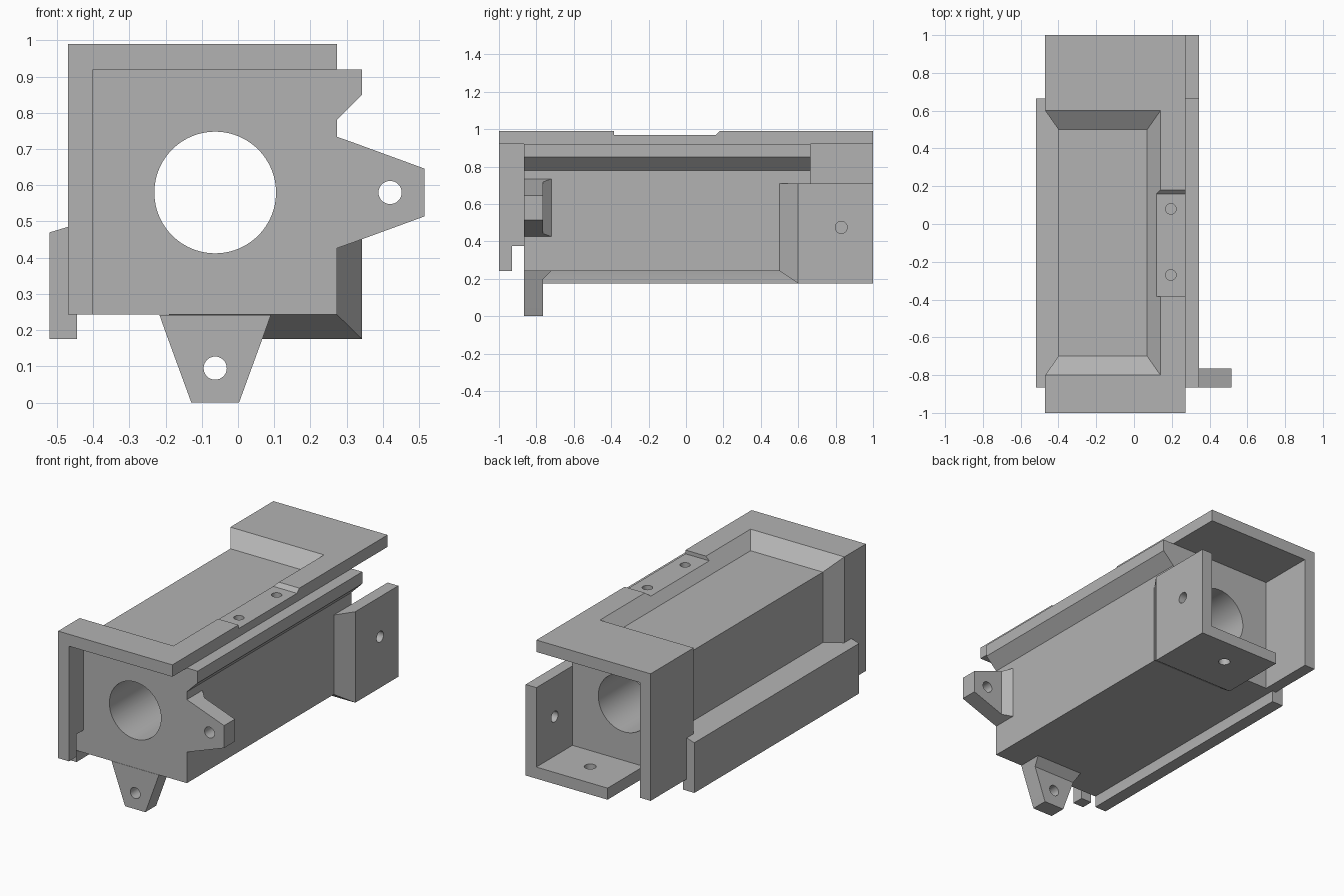
import bpy, bmesh, math
from mathutils import Matrix, Vector

if "Cube" in bpy.data.objects:
    bpy.data.objects.remove(bpy.data.objects["Cube"])

grey = bpy.data.materials.new("plain grey")
grey.diffuse_color = (0.45, 0.45, 0.45, 1)
grey.use_nodes = True
grey.node_tree.nodes["Principled BSDF"].inputs["Base Color"].default_value = grey.diffuse_color


def make(name, bm):
    bmesh.ops.recalc_face_normals(bm, faces=bm.faces)
    me = bpy.data.meshes.new(name)
    bm.to_mesh(me)
    bm.free()
    me.materials.append(grey)
    ob = bpy.data.objects.new(name, me)
    bpy.context.collection.objects.link(ob)
    return ob


def loft(name, rings):
    """Skin a solid through rings that all have the same number of points."""
    bm = bmesh.new()
    vs = [[bm.verts.new(p) for p in r] for r in rings]
    n = len(vs[0])
    bm.faces.new(vs[0])
    bm.faces.new(vs[-1])
    for a, b in zip(vs, vs[1:]):
        for i in range(n):
            j = (i + 1) % n
            bm.faces.new((a[i], a[j], b[j], b[i]))
    return make(name, bm)


def prism(name, pts, y0, y1):
    """Extrude an xz profile along y."""
    return loft(name, [[(x, y, z) for x, z in pts] for y in (y0, y1)])


def box(name, x0, x1, y0, y1, z0, z1):
    return prism(name, [(x0, z0), (x1, z0), (x1, z1), (x0, z1)], y0, y1)


def rod(name, centre, radius, length, axis, segments=32):
    bm = bmesh.new()
    turn = Vector((0, 0, 1)).rotation_difference(Vector(axis)).to_matrix().to_4x4()
    bmesh.ops.create_cone(bm, cap_ends=True, segments=segments, radius1=radius,
                          radius2=radius, depth=length,
                          matrix=Matrix.Translation(centre) @ turn)
    return make(name, bm)


def combine(ob, other, op='DIFFERENCE'):
    m = ob.modifiers.new(op.lower(), 'BOOLEAN')
    m.operation, m.solver, m.object = op, 'EXACT', other
    bpy.context.view_layer.objects.active = ob
    bpy.ops.object.modifier_apply(modifier=m.name)
    bpy.data.objects.remove(other)


X, Y, Z = (1, 0, 0), (0, 1, 0), (0, 0, 1)
CX, CZ = -0.063, 0.58        # bore centre
F, R = -0.865, 0.665         # body front and rear

# Block with an L-shaped cover over its top and left side
body = prism("body", [(-0.47, 0.243), (-0.40, 0.243), (-0.40, 0.92), (0.273, 0.92),
                      (0.273, 0.99), (-0.47, 0.99)], -1, 1)
combine(body, box("core", -0.43, 0.273, F, R, 0.243, 0.95), 'UNION')

# Bevelled recess wrapping over the top left corner
steps = [((0.07, 0.92), (0.21, 1.06)), ((-0.40, 0.92), (-0.54, 1.06)),
         ((-0.40, 0.445), (-0.54, 0.305))]
combine(body, loft("recess", [[(a, -0.7, b), (a, 0.5, b), (c, 0.7, d), (c, -0.9, d)]
                              for (a, b), (c, d) in steps]))

# Shallow pad in the top edge with two screw holes
pad = [(-0.385, 0.968), (0.158, 0.968), (0.212, 1.02), (-0.385, 1.02)]
combine(body, loft("pad", [[(x, y, z) for y, z in pad] for x in (0.10, 0.4)]))
for y in (0.08, -0.27):
    combine(body, rod("screw_hole", (0.195, y, 0.95), 0.028, 0.14, Z))

# Notch at the lower front of the side cover, then the main bore
combine(body, box("notch", -0.6, -0.40, -0.93, F, 0.1, 0.375))
combine(body, rod("bore", (CX, 0, CZ), 0.168, 4, Y, 96))

# Tapered mounting lugs: (distance out, half width, back y)
lug = [(0, 0.154, -0.72), (0.045, 0.138, -0.765), (0.242, 0.066, -0.765)]
side_lug = loft("side_lug", [[(0.273 + d, F, CZ - h), (0.273 + d, F, CZ + h),
                              (0.273 + d, y, CZ + h), (0.273 + d, y, CZ - h)]
                             for d, h, y in lug])
combine(side_lug, rod("hole", (0.42, -0.8, CZ), 0.032, 0.5, Y))
lower_lug = loft("lower_lug", [[(CX - h, F, 0.243 - d), (CX + h, F, 0.243 - d),
                                (CX + h, y, 0.243 - d), (CX - h, y, 0.243 - d)]
                               for d, h, y in lug])
lower_lug.data.transform(Matrix.Translation((0, 0, -0.001)))
combine(lower_lug, rod("hole", (CX, -0.8, 0.095), 0.032, 0.5, Y))

# Rear corner bracket with a bevelled front edge
steps = [((0.273, 0.71), (0.343, 0.71)), ((0.273, 0.243), (0.343, 0.175)),
         ((-0.19, 0.243), (-0.19, 0.175))]
bracket = loft("rear_bracket", [[(a, 0.5, b), (a, 1, b), (c, 1, d), (c, 0.6, d)]
                                for (a, b), (c, d) in steps])
combine(bracket, rod("hole", (0.3, 0.83, 0.475), 0.032, 0.3, X))
combine(bracket, rod("hole", (0.042, 0.83, 0.2), 0.032, 0.3, Z))

# Hooked rail on the right, mating rail on the left
hook = prism("hook_rail", [(0.273, 0.92), (0.343, 0.92), (0.343, 0.85), (0.273, 0.78)], F, R)
rail = prism("side_rail", [(-0.52, 0.175), (-0.445, 0.175), (-0.445, 0.3), (-0.395, 0.4),
                           (-0.395, 0.507), (-0.47, 0.485), (-0.52, 0.47)], F, R)

for ob in (body, side_lug, lower_lug, bracket, hook, rail):
    bpy.ops.object.select_all(action='DESELECT')
    ob.select_set(True)
    bpy.context.view_layer.objects.active = ob
    bpy.ops.object.shade_smooth_by_angle(angle=math.radians(30))
